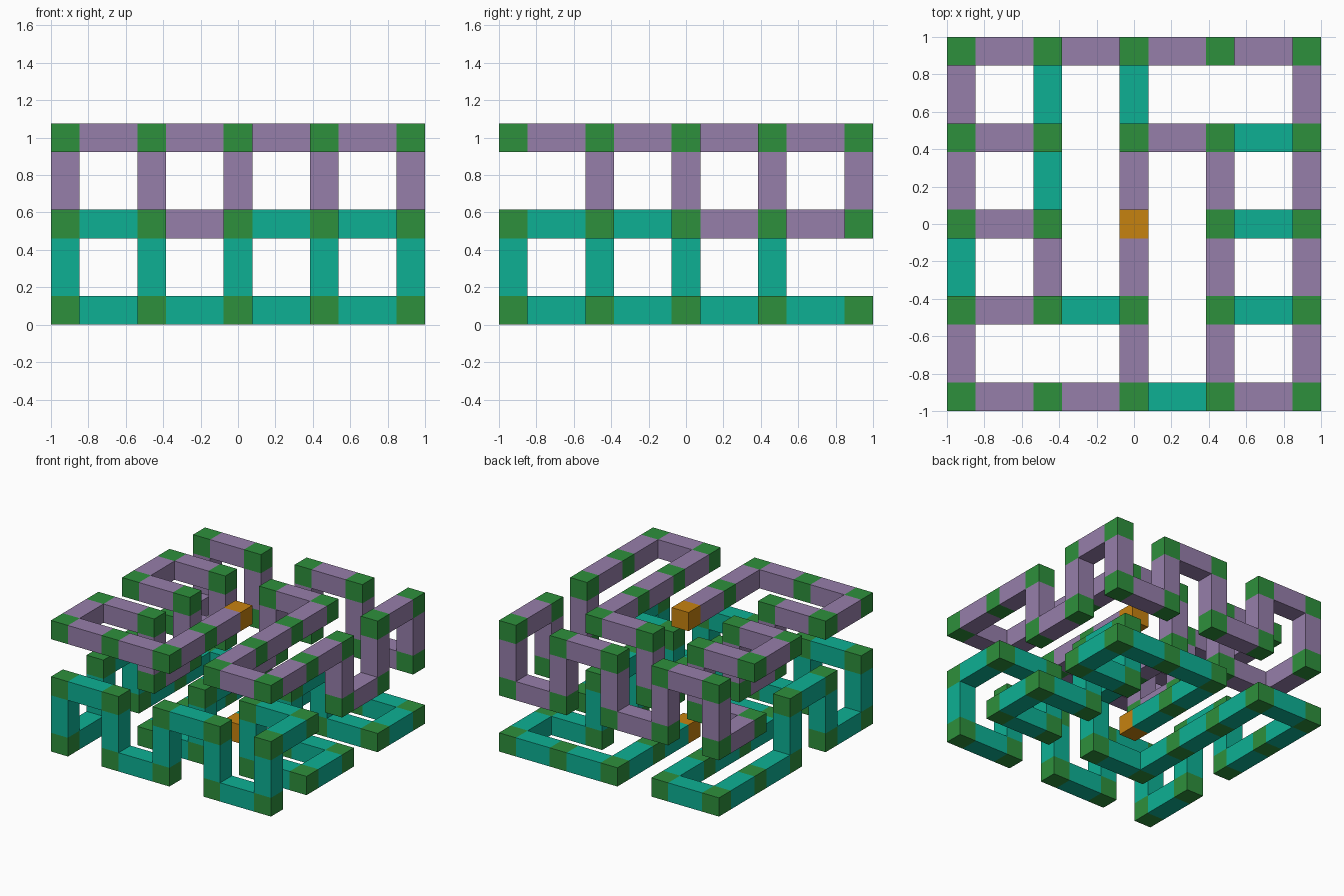
import bpy
import bmesh
from mathutils import Vector, Matrix

cube = bpy.data.objects.get("Cube")
if cube:
    bpy.data.objects.remove(cube, do_unlink=True)

UNIT = 2 / 13            # thickness of a bar; joints repeat every three units
STEP = 3 * UNIT
CENTRE = Vector((0, 0, 3.5 * UNIT))

MOVES = {"L": (-1, 0, 0), "R": (1, 0, 0), "F": (0, -1, 0),
         "B": (0, 1, 0), "U": (0, 0, 1), "D": (0, 0, -1)}
# Route from the top end of the chain to the centre of the lattice
ROUTE = "FFLLBRDBULBRDLBURDRURDRUFDFUFFLBBBLDF"


def material(name, rgb):
    mat = bpy.data.materials.new(name)
    colour = (*rgb, 1)
    mat.diffuse_color = colour
    mat.use_nodes = True
    bsdf = next(n for n in mat.node_tree.nodes if n.type == "BSDF_PRINCIPLED")
    bsdf.inputs["Base Color"].default_value = colour
    return mat


def boxes(name, mat, items):
    """One object holding a box for each (lattice position, size) pair."""
    bm = bmesh.new()
    for pos, size in items:
        place = Matrix.Translation(CENTRE + pos * STEP) @ Matrix.Diagonal((*size, 1))
        bmesh.ops.create_cube(bm, size=1, matrix=place)
    mesh = bpy.data.meshes.new(name)
    bm.to_mesh(mesh)
    bm.free()
    mesh.materials.append(mat)
    obj = bpy.data.objects.new(name, mesh)
    bpy.context.collection.objects.link(obj)
    return obj


def links(path):
    """Bars filling the two-unit gap between neighbouring joints."""
    for a, b in zip(path, path[1:]):
        d = b - a
        yield (a + b) / 2, [UNIT * (1 + abs(c)) for c in d]


purple = material("purple", (0.305, 0.209, 0.402))
teal = material("teal", (0.004, 0.434, 0.296))
green = material("green", (0.027, 0.279, 0.045))
orange = material("orange", (0.565, 0.223, 0.005))

# Upper half of the chain; the lower half is its reflection through the centre
upper = [Vector((0, 0, 1))]
for move in ROUTE:
    upper.append(upper[-1] + Vector(MOVES[move]))
lower = [-p for p in upper]

joint_size = [UNIT] * 3
boxes("upper_links", purple, links(upper))
boxes("lower_links", teal, links(lower))
boxes("upper_joints", green, [(p, joint_size) for p in upper[1:]])
boxes("lower_joints", green, [(p, joint_size) for p in lower[1:-1]])

# End blocks of the chain
boxes("top_end_block", orange, [(upper[0], joint_size)])
boxes("bottom_end_block", orange, [(lower[0], joint_size)])
